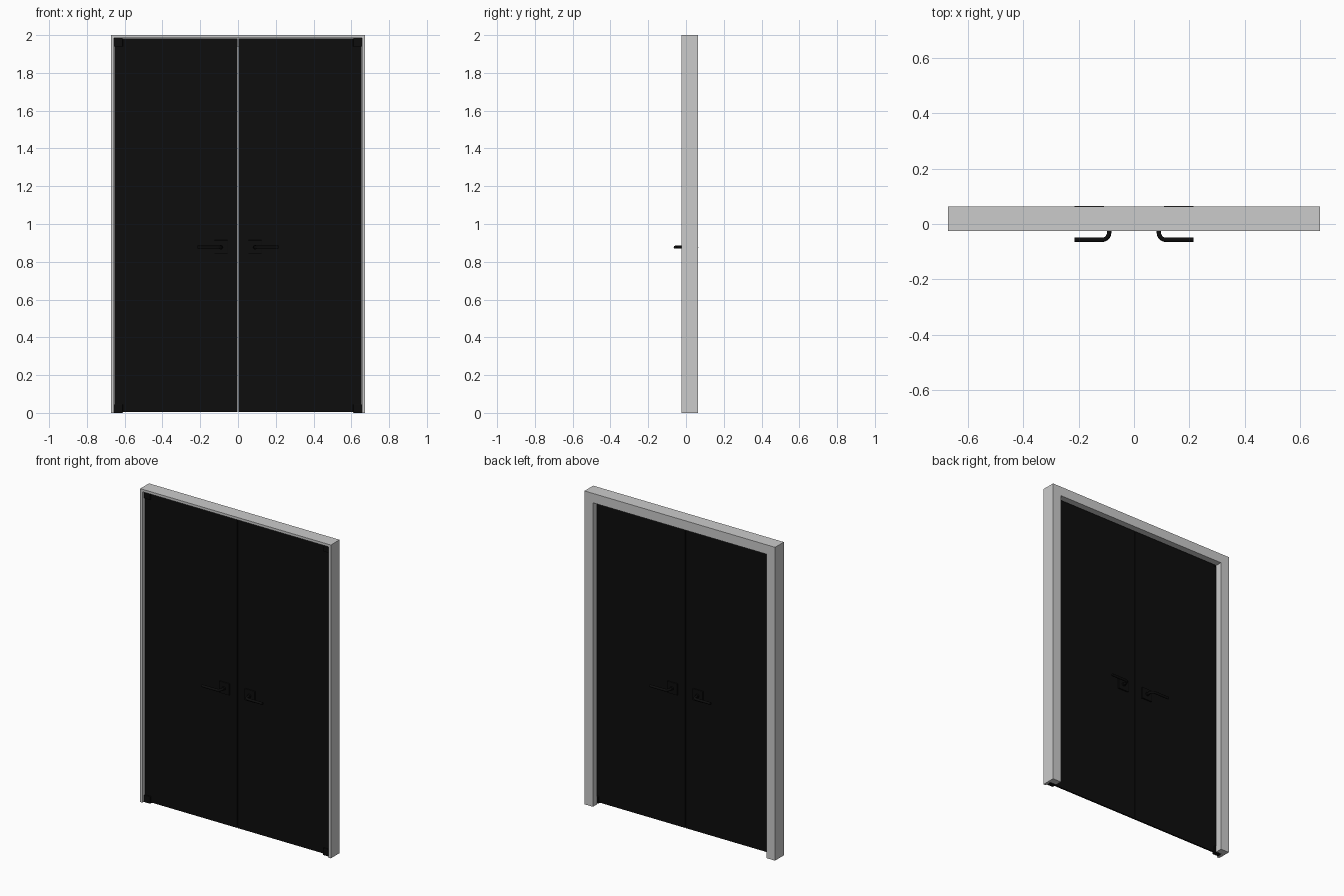
import bpy, bmesh, math

if "Cube" in bpy.data.objects:
    bpy.data.objects.remove(bpy.data.objects["Cube"])

black = bpy.data.materials.new("black")
black.diffuse_color = (0.004, 0.004, 0.004, 1)
black.use_nodes = True
black.node_tree.nodes["Principled BSDF"].inputs["Base Color"].default_value = black.diffuse_color


def box(name, x, y, z, bevel=0.0):
    bm = bmesh.new()
    bmesh.ops.create_cube(bm, size=1)
    for v in bm.verts:
        for i, (lo, hi) in enumerate((x, y, z)):
            v.co[i] = lo if v.co[i] < 0 else hi
    me = bpy.data.meshes.new(name)
    bm.to_mesh(me)
    bm.free()
    ob = bpy.data.objects.new(name, me)
    bpy.context.collection.objects.link(ob)
    me.materials.append(black)
    if bevel:
        mod = ob.modifiers.new("bevel", 'BEVEL')
        mod.width = bevel
        mod.segments = 2
    return ob


# Frame: rebated L profile (inward offset, depth) swept up, across and down with mitres
W, H = 0.673, 2.0
profile = [(0, -0.025), (0.016, -0.025), (0.016, 0.02),
           (0.06, 0.02), (0.06, 0.063), (0, 0.063)]
bm = bmesh.new()
rings = []
for sx, top in ((-1, 0), (-1, 1), (1, 1), (1, 0)):
    rings.append([bm.verts.new((sx * (W - d), y, (H - d) if top else 0))
                  for d, y in profile])
n = len(profile)
for a, b in zip(rings, rings[1:]):
    for i in range(n):
        j = (i + 1) % n
        bm.faces.new((a[i], a[j], b[j], b[i]))
bm.faces.new(rings[0])
bm.faces.new(rings[-1])
bmesh.ops.recalc_face_normals(bm, faces=bm.faces)
me = bpy.data.meshes.new("door_frame")
bm.to_mesh(me)
bm.free()
bpy.context.collection.objects.link(bpy.data.objects.new("door_frame", me))


def span(s, a, b):
    return tuple(sorted((s * a, s * b)))


HX, HZ = 0.09, 0.877
for s, side in ((-1, "left"), (1, "right")):
    # Thin dark door leaf
    box(side + "_leaf", span(s, 0.002, 0.655), (-0.005, 0.005), (0.006, 1.982))
    # Corner pivot fittings
    for tag, z in (("bottom", (0.0, 0.045)), ("top", (1.939, 1.984))):
        box(f"{side}_{tag}_pivot", span(s, 0.61, 0.656), (-0.014, 0.014), z, 0.002)
    for f, face in ((-1, "front"), (1, "back")):
        # Rose plate
        box(f"{side}_{face}_rose", span(s, HX - 0.037, HX + 0.037),
            span(f, 0.004, 0.013), (HZ - 0.037, HZ + 0.037), 0.002)
        # Neck collar and lever, each a round bar
        r, reach = 0.025, 0.057
        bend = [(HX + r - r * math.cos(t), reach - r + r * math.sin(t))
                for t in (math.pi / 2 * k / 8 for k in range(9))]
        bars = (("lever", 0.008, [(HX, 0.005)] + bend + [(0.215, reach)]),
                ("collar", 0.012, [(HX, 0.005), (HX, 0.022)]))
        for part, radius, path in bars:
            name = f"{side}_{face}_{part}"
            cu = bpy.data.curves.new(name, 'CURVE')
            cu.dimensions = '3D'
            cu.bevel_depth = radius
            cu.bevel_resolution = 4
            cu.use_fill_caps = True
            sp = cu.splines.new('POLY')
            sp.points.add(len(path) - 1)
            for p, (x, y) in zip(sp.points, path):
                p.co = (s * x, f * y, HZ, 1)
            cu.materials.append(black)
            bpy.context.collection.objects.link(bpy.data.objects.new(name, cu))
